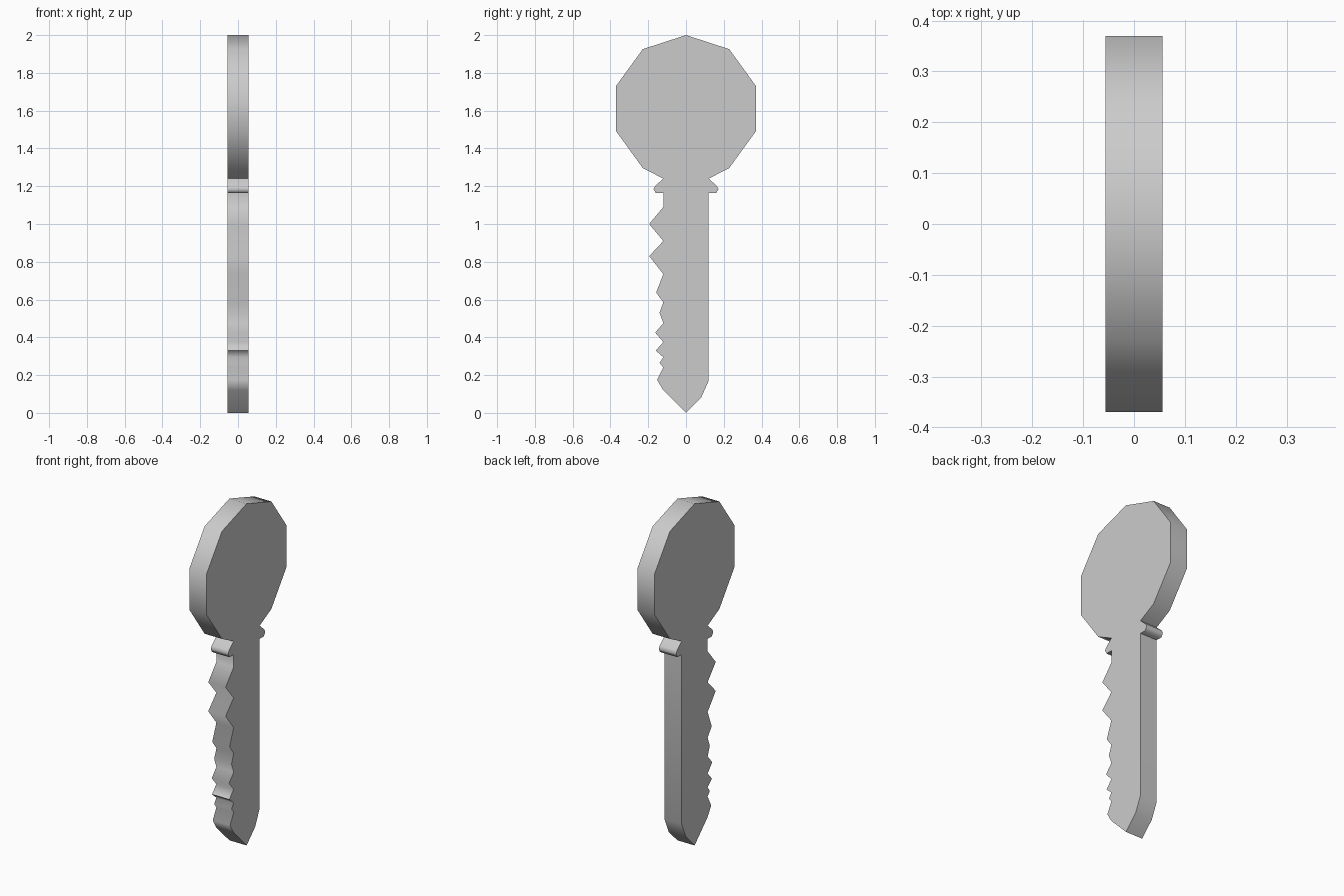
import bpy, bmesh, math

if "Cube" in bpy.data.objects:
    bpy.data.objects.remove(bpy.data.objects["Cube"])

HALF = 0.056          # half thickness along x
EDGE = 0.12           # half width of the blade
R, CZ = 0.389, 1.611  # ten-sided bow radius and centre height

# Bow: decagon with its lowest corner left open for the neck
bow = [(R * math.sin(a), CZ + R * math.cos(a))
       for a in (math.radians(36 * i) for i in range(-4, 5))]

# Collar below the bow, right half
collar = [(EDGE, 1.24), (0.162, 1.203), (0.172, 1.186), (0.16, 1.163), (EDGE, 1.163)]
collar_left = [(-y, z) for y, z in reversed(collar)]

# Blade: straight back, pointed tip
tip = [(EDGE, 0.17), (0.08, 0.08), (0.0, 0.0), (-EDGE, 0.12)]

# Teeth: (peak y, peak z, root z above), from the tip upward
teeth = [(0.153, 0.175, 0.24), (0.14, 0.265, 0.295), (0.16, 0.33, 0.375),
         (0.163, 0.425, 0.475), (0.14, 0.53, 0.585), (0.158, 0.637, 0.735),
         (0.195, 0.83, 0.91), (0.195, 1.0, 1.09)]
cuts = [p for y, z, root in teeth for p in ((-y, z), (-EDGE, root))]

outline = bow + collar + tip + cuts + collar_left

# Extrude the outline through the thickness
bm = bmesh.new()
face = bm.faces.new([bm.verts.new((-HALF, y, z)) for y, z in outline])
ext = bmesh.ops.extrude_face_region(bm, geom=[face], use_keep_orig=True)
verts = [g for g in ext["geom"] if isinstance(g, bmesh.types.BMVert)]
bmesh.ops.translate(bm, verts=verts, vec=(2 * HALF, 0, 0))
bmesh.ops.recalc_face_normals(bm, faces=bm.faces[:])
mesh = bpy.data.meshes.new("key")
bm.to_mesh(mesh)
bm.free()

key = bpy.data.objects.new("key", mesh)
bpy.context.collection.objects.link(key)

# Soft rim with crisp flat sides, neck and tip
bpy.context.view_layer.objects.active = key
key.select_set(True)
bpy.ops.object.shade_smooth_by_angle(angle=math.radians(85))
